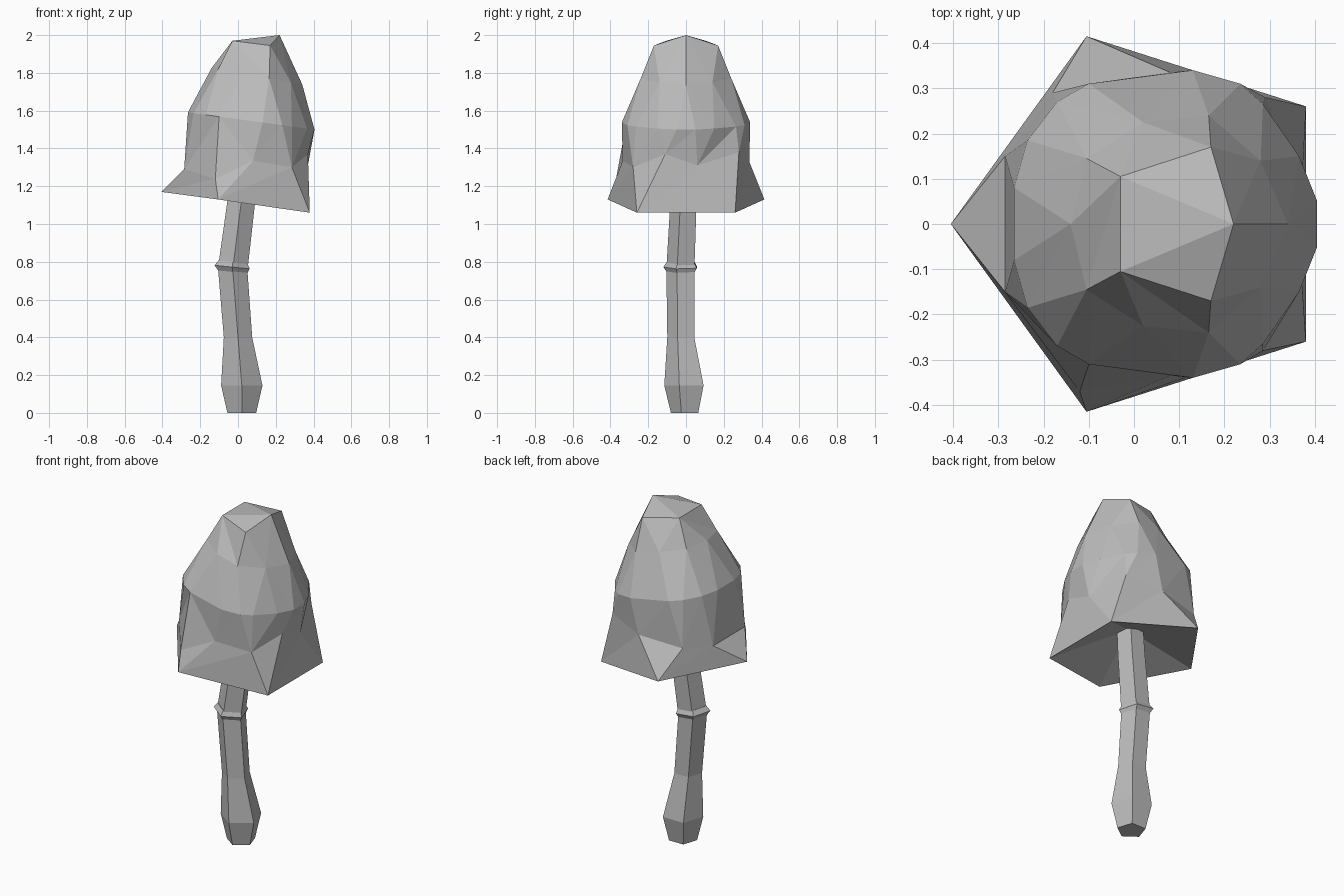
import bpy, bmesh, math

old = bpy.data.objects.get("Cube")
if old:
    bpy.data.objects.remove(old)

grey = bpy.data.materials.new("plain grey")
grey.use_nodes = True
colour = (0.5, 0.5, 0.5, 1)
grey.diffuse_color = colour
grey.node_tree.nodes["Principled BSDF"].inputs["Base Color"].default_value = colour

AXIS = 0.07  # x of the cap's middle


def angle(p):
    return math.atan2(p[1], p[0] - AXIS) % math.tau


def mirrored(half):
    """Complete a ring from its +y half."""
    return half + [(x, -y, z) for x, y, z in half if abs(y) > 0.001]


def tilted(half, height, slope):
    """Symmetric ring lying in a plane that drops towards +x."""
    return mirrored([(x, y, height - slope * x) for x, y in half])


def add_ring(bm, points):
    return [bm.verts.new(p) for p in sorted(points, key=angle)]


def zip_rings(bm, a, b):
    """Join two rings with triangles, advancing by angle."""
    i = j = 0
    na, nb = len(a), len(b)

    def turn(ring, k):
        return angle(ring[k % len(ring)].co) + math.tau * (k // len(ring))

    while i < na or j < nb:
        if j == nb or (i < na and turn(a, i + 1) <= turn(b, j + 1)):
            bm.faces.new((a[i % na], a[(i + 1) % na], b[j % nb]))
            i += 1
        else:
            bm.faces.new((a[i % na], b[(j + 1) % nb], b[j % nb]))
            j += 1


def fan(bm, ring, tip):
    for k, v in enumerate(ring):
        bm.faces.new((v, ring[(k + 1) % len(ring)], tip))


def finish(bm, name):
    bmesh.ops.recalc_face_normals(bm, faces=bm.faces)
    mesh = bpy.data.meshes.new(name)
    bm.to_mesh(mesh)
    bm.free()
    mesh.materials.append(grey)
    bpy.context.collection.objects.link(bpy.data.objects.new(name, mesh))


# Cap: crown, shoulder, widest band, pinched waist, five flared points
crown = mirrored([(0.22, 0, 2.0), (0.17, 0.17, 1.945), (-0.03, 0.105, 1.97)])
shoulder = tilted([(0.34, 0), (0.28, 0.14), (0.165, 0.24), (0.02, 0.225),
                   (-0.105, 0.145), (-0.14, 0)], 1.8, 0.18)
band = tilted([(0.405, 0.05), (0.365, 0.15), (0.285, 0.265), (0.235, 0.31),
               (0.13, 0.34), (-0.1, 0.31), (-0.17, 0.27), (-0.235, 0.185),
               (-0.265, 0.08)], 1.555, 0.136)
waist = [(0.37, 0.06, 1.31), (0.29, 0.28, 1.38), (0.08, 0.335, 1.33),
         (-0.18, 0.29, 1.3), (-0.285, 0.15, 1.29), (-0.285, -0.15, 1.29),
         (-0.12, -0.37, 1.24), (0.08, -0.335, 1.335), (0.285, -0.28, 1.3),
         (0.37, -0.11, 1.37)]
points = mirrored([(0.38, 0.26, 1.06), (-0.105, 0.415, 1.13), (-0.405, 0, 1.17)])

bm = bmesh.new()
rings = [add_ring(bm, r) for r in (crown, shoulder, band, waist, points)]
for upper, lower in zip(rings, rings[1:]):
    zip_rings(bm, upper, lower)
for k in range(1, 4):
    bm.faces.new((rings[0][0], rings[0][k], rings[0][k + 1]))
# Hollow underside
fan(bm, rings[-1], bm.verts.new((0.04, 0, 1.25)))
finish(bm, "mushroom_cap")


def five_sided_tube(name, sections):
    """Sections are (x, y, z, radius, slope along x)."""
    bm = bmesh.new()
    rows = []
    for x, y, z, r, slope in sections:
        row = []
        for k in range(5):
            t = math.tau * k / 5 - math.pi / 2
            dx = r * math.cos(t)
            row.append(bm.verts.new((x + dx, y + r * math.sin(t), z - slope * dx)))
        rows.append(row)
    for a, b in zip(rows, rows[1:]):
        for k in range(5):
            n = (k + 1) % 5
            bm.faces.new((a[k], a[n], b[n], b[k]))
    bm.faces.new(rows[0])
    bm.faces.new(rows[-1])
    finish(bm, name)


# Stem with a swollen foot
five_sided_tube("mushroom_stem", [
    (0.02, 0, 0, 0.08, 0), (0.02, 0, 0.145, 0.115, 0),
    (0, -0.02, 0.4, 0.079, 0), (-0.028, -0.022, 0.76, 0.082, 0.1),
    (0.015, -0.007, 1.1, 0.077, 0.1), (0.03, 0, 1.25, 0.075, 0.1)])

# Collar around the stem
five_sided_tube("stem_collar", [
    (-0.028, -0.022, 0.745, 0.08, 0.1), (-0.031, -0.022, 0.772, 0.098, 0.1),
    (-0.027, -0.022, 0.8, 0.08, 0.1)])
